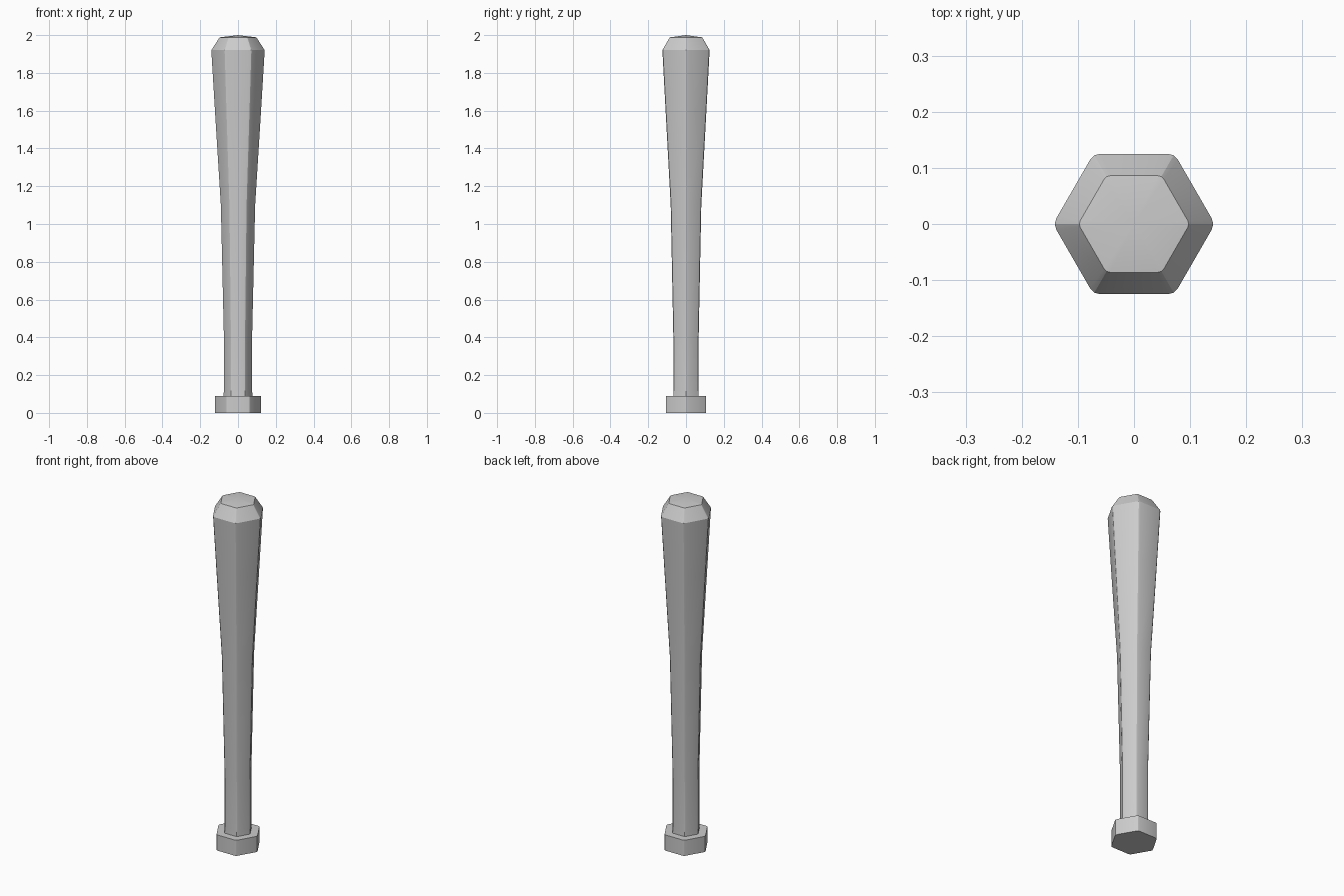
import bpy, bmesh
from math import pi, radians
from mathutils import Vector

if "Cube" in bpy.data.objects:
    bpy.data.objects.remove(bpy.data.objects["Cube"])


def hex_ring(bm, apothem, soft, z):
    """Hexagon with points on +-x and slightly rounded corners."""
    r = apothem / 0.866
    corners = [Vector((1, 0, 0)), Vector((.5, .866, 0)), Vector((-.5, .866, 0)),
               Vector((-1, 0, 0)), Vector((-.5, -.866, 0)), Vector((.5, -.866, 0))]
    corners = [c * r for c in corners]
    ring = []
    for i, c in enumerate(corners):
        a = c + (corners[i - 1] - c).normalized() * soft
        b = c + (corners[(i + 1) % 6] - c).normalized() * soft
        for p in (a, a * .25 + c * .5 + b * .25, b):
            ring.append(bm.verts.new((p.x, p.y, z)))
    return ring


def loft(name, profile, apex=None):
    bm = bmesh.new()
    rings = [hex_ring(bm, *p) for p in profile]
    n = len(rings[0])
    for lo, hi in zip(rings, rings[1:]):
        for i in range(n):
            j = (i + 1) % n
            bm.faces.new((lo[i], lo[j], hi[j], hi[i]))
    bm.faces.new(rings[0][::-1])
    if apex is None:
        bm.faces.new(rings[-1])
    else:
        tip = bm.verts.new((0, 0, apex))
        for i in range(n):
            bm.faces.new((rings[-1][i], rings[-1][(i + 1) % n], tip))
    mesh = bpy.data.meshes.new(name)
    bm.to_mesh(mesh)
    bm.free()
    obj = bpy.data.objects.new(name, mesh)
    bpy.context.collection.objects.link(obj)
    bpy.ops.object.select_all(action='DESELECT')
    obj.select_set(True)
    bpy.context.view_layer.objects.active = obj
    bpy.ops.object.shade_smooth_by_angle(angle=radians(25))


# Knob at the handle end: (apothem, corner softness, height)
loft("knob", [(.107, .010, 0), (.107, .010, .09)])

# Handle, tapering barrel and domed tip
loft("bat_body", [
    (.067, .002, .088),
    (.067, .011, .12),
    (.067, .011, .40),
    (.081, .011, 1.10),
    (.108, .011, 1.60),
    (.125, .012, 1.92),
    (.086, .007, 1.988),
], apex=2.0)
